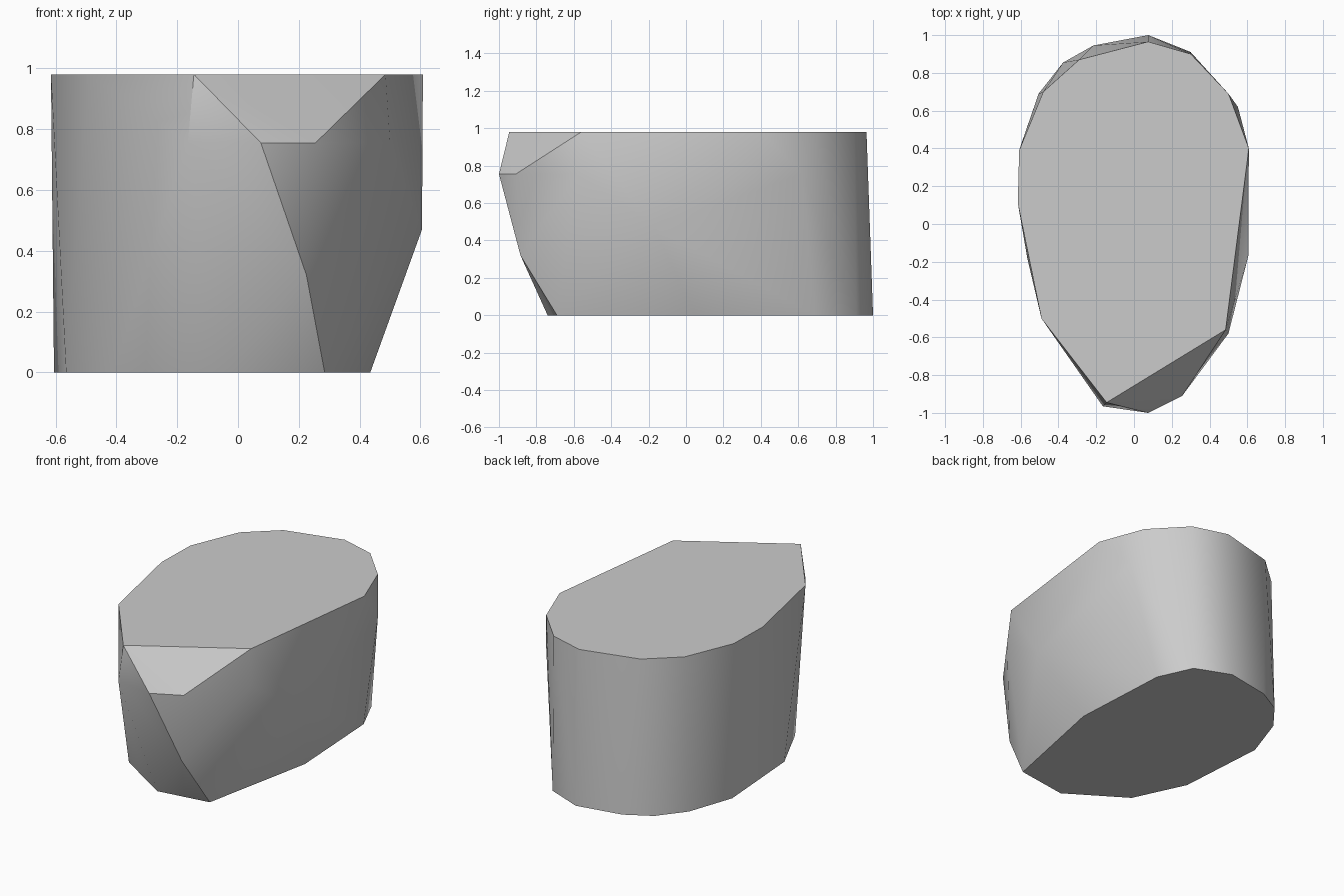
import bpy
import bmesh
import math

old = bpy.data.objects.get("Cube")
if old:
    bpy.data.objects.remove(old, do_unlink=True)


def make_material(name, colour):
    mat = bpy.data.materials.new(name)
    mat.use_nodes = True
    mat.diffuse_color = colour
    mat.node_tree.nodes["Principled BSDF"].inputs["Base Color"].default_value = colour
    return mat


def hull_object(name, rings, material):
    """Wrap a tight faceted skin around outlines given at several heights."""
    bm = bmesh.new()
    for height, outline in rings:
        for x, y in outline:
            bm.verts.new((x, y, height))
    result = bmesh.ops.convex_hull(bm, input=bm.verts[:])
    spare = {g for g in result["geom_interior"] + result["geom_unused"]
             if isinstance(g, bmesh.types.BMVert)}
    bmesh.ops.delete(bm, geom=list(spare), context="VERTS")
    # merge the flat top, base and bevel into single faces
    bmesh.ops.dissolve_limit(bm, angle_limit=math.radians(1.5),
                             verts=bm.verts[:], edges=bm.edges[:])
    bmesh.ops.recalc_face_normals(bm, faces=bm.faces[:])
    mesh = bpy.data.meshes.new(name)
    bm.to_mesh(mesh)
    bm.free()
    mesh.materials.append(material)
    obj = bpy.data.objects.new(name, mesh)
    bpy.context.collection.objects.link(obj)
    return obj


# flat base outline
base = [(.285, -.69), (.435, .05), (.4, .69), (.3, .91), (.075, 1), (-.215, .945),
        (-.375, .855), (-.505, .69), (-.605, .4), (-.565, -.18), (-.41, -.51), (-.05, -.74)]
# undercut corners on the front and left flank
low_corner = [(.225, -.885)]
flank_corner = [(.605, -.17)]
# bulging shoulder, including the lower edge of the front bevel
shoulder = [(-.165, -.965), (.075, -1), (.255, -.91), (.5, -.58), (.55, .62)]
# flat top outline
top = [(-.145, -.945), (.485, -.56), (.608, .4), (.5, .69), (.3, .9), (.075, .965),
       (-.29, .87), (-.48, .7), (-.608, .39), (-.615, .11), (-.49, -.5)]

stone_grey = make_material("stone_grey", (.6, .6, .6, 1))
rock = hull_object("rock", [(0, base), (.32, low_corner), (.47, flank_corner),
                            (.755, shoulder), (.98, top)], stone_grey)

# soft flanks with crisp rims
bpy.ops.object.select_all(action="DESELECT")
rock.select_set(True)
bpy.context.view_layer.objects.active = rock
bpy.ops.object.shade_smooth_by_angle(angle=math.radians(30))
